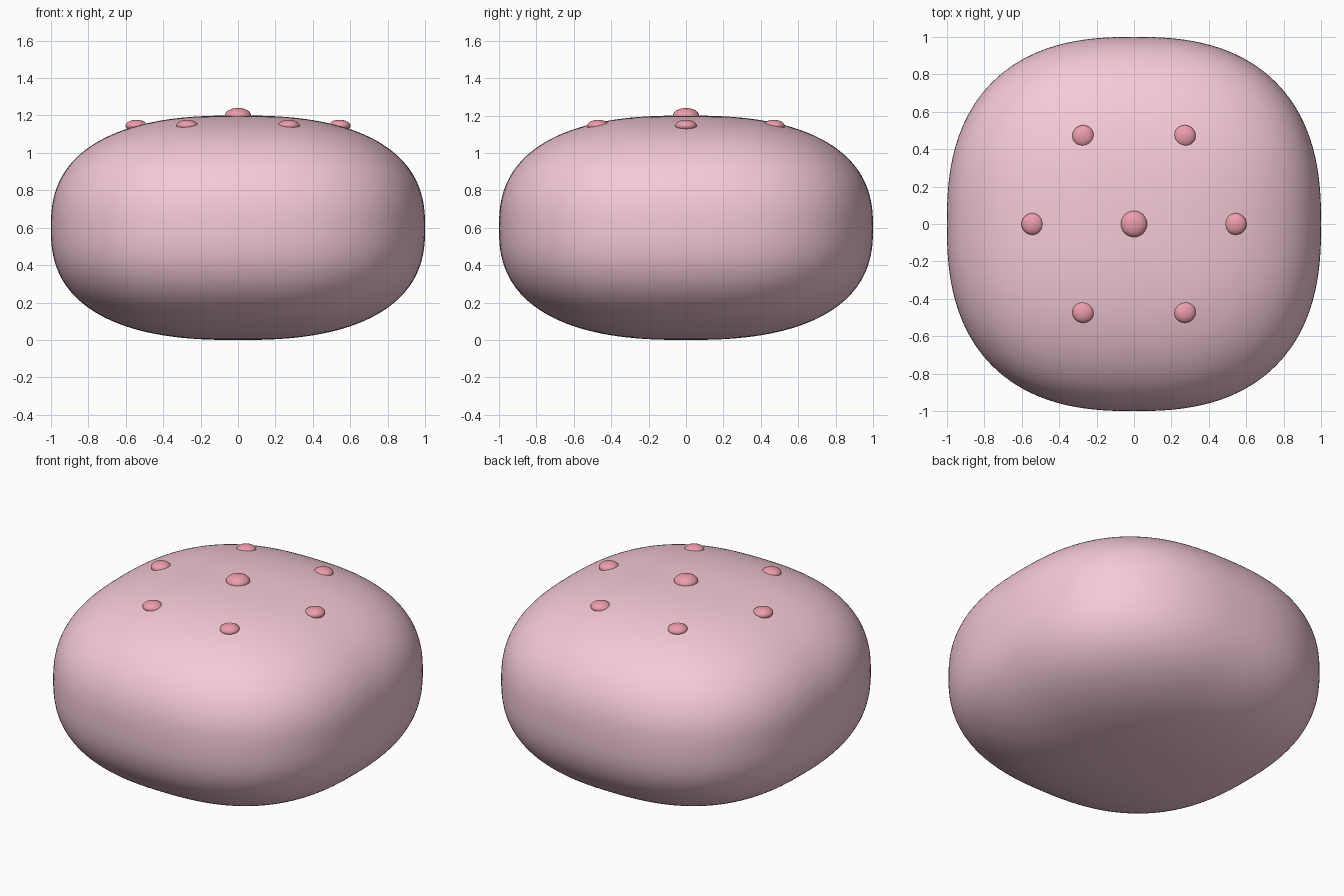
import bpy, math

if "Cube" in bpy.data.objects:
    bpy.data.objects.remove(bpy.data.objects["Cube"])

def material(name, rgb):
    m = bpy.data.materials.new(name)
    m.diffuse_color = (*rgb, 1)
    m.use_nodes = True
    m.node_tree.nodes["Principled BSDF"].inputs["Base Color"].default_value = m.diffuse_color
    return m

body_mat = material("soft_pink", (0.91, 0.59, 0.67))
dot_mat = material("deep_pink", (0.84, 0.34, 0.41))

def ball(name, loc, radii, mat, segments, rings, power=1.0):
    """Smooth ellipsoid; a power below 1 squares it off into a pillow shape."""
    bpy.ops.mesh.primitive_uv_sphere_add(segments=segments, ring_count=rings, radius=1)
    ob = bpy.context.object
    ob.name = name
    for v in ob.data.vertices:
        v.co = [math.copysign(abs(c) ** power, c) * r if abs(c) > 1e-6 else 0.0
                for c, r in zip(v.co, radii)]
    ob.location = loc
    ob.data.materials.append(mat)
    bpy.ops.object.shade_smooth()
    return ob

# Rounded, pillow-like body
ball("body", (0, 0, 0.6), (1, 1, 0.6), body_mat, 128, 96, power=0.8)

# Centre dot and ring of six smaller dots on top
ball("centre_dot", (0, 0, 1.2), (0.07, 0.07, 0.04), dot_mat, 32, 20)
for i in range(6):
    a = math.radians(60 * i)
    ball(f"ring_dot_{i + 1}", (0.543 * math.cos(a), 0.543 * math.sin(a), 1.145),
         (0.058, 0.058, 0.032), dot_mat, 32, 20)
